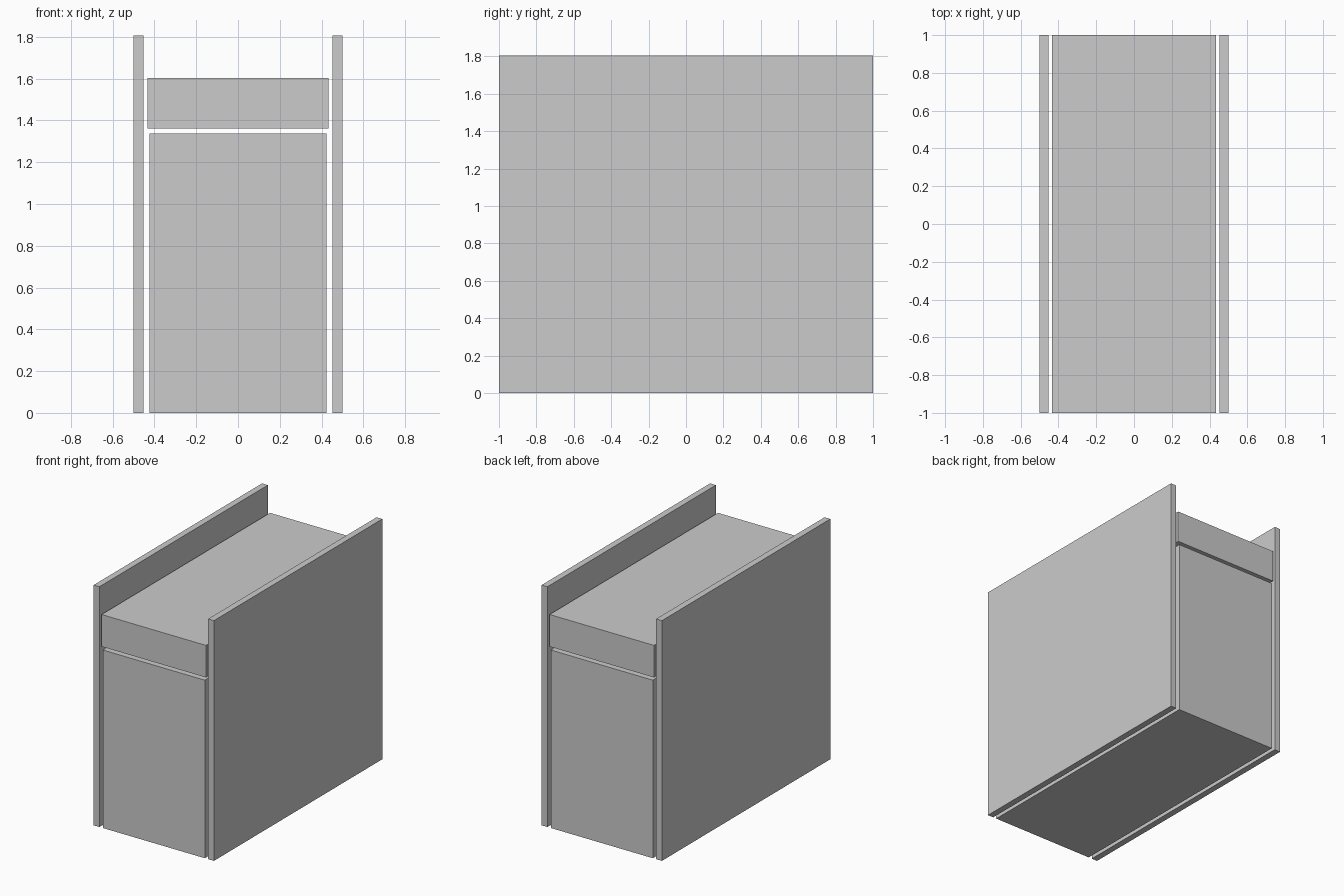
import bpy

if "Cube" in bpy.data.objects:
    bpy.data.objects.remove(bpy.data.objects["Cube"])


def box(name, x, z):
    """Full-depth box spanning the given x and z ranges."""
    bpy.ops.mesh.primitive_cube_add(size=1, location=(sum(x) / 2, 0, sum(z) / 2))
    ob = bpy.context.object
    ob.name = name
    ob.scale = (x[1] - x[0], 2.0, z[1] - z[0])
    bpy.ops.object.transform_apply(location=False, rotation=False, scale=True)
    return ob


# Tall side panels
box("left_side_panel", (-0.5, -0.452), (0, 1.806))
box("right_side_panel", (0.452, 0.5), (0, 1.806))

# Main cabinet block and the drawer block floating just above it
box("cabinet_body", (-0.424, 0.424), (0, 1.338))
box("drawer_block", (-0.434, 0.434), (1.361, 1.602))
